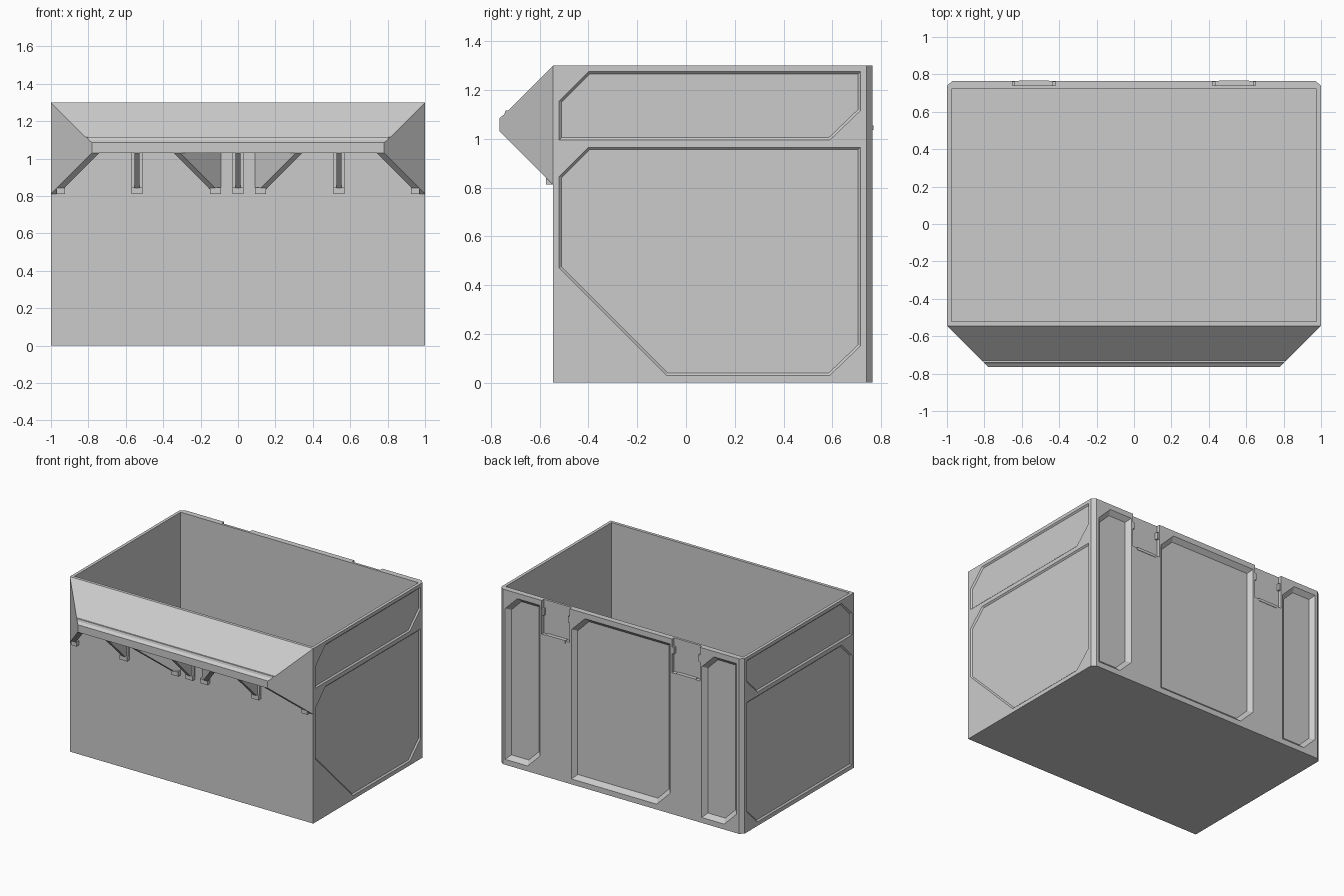
import bpy, bmesh
from mathutils import Vector

if "Cube" in bpy.data.objects:
    bpy.data.objects.remove(bpy.data.objects["Cube"])


def new_obj(name, verts, faces):
    me = bpy.data.meshes.new(name)
    me.from_pydata(verts, [], faces)
    bm = bmesh.new()
    bm.from_mesh(me)
    bmesh.ops.recalc_face_normals(bm, faces=bm.faces)
    bm.to_mesh(me)
    bm.free()
    ob = bpy.data.objects.new(name, me)
    bpy.context.collection.objects.link(ob)
    return ob


def loft(name, a, b):
    """Solid between two matching closed outlines."""
    n = len(a)
    faces = [tuple(range(n)), tuple(range(n, 2 * n))]
    faces += [(i, (i + 1) % n, n + (i + 1) % n, n + i) for i in range(n)]
    return new_obj(name, list(a) + list(b), faces)


def box(name, x0, x1, y0, y1, z0, z1):
    ring = [(x0, y0), (x1, y0), (x1, y1), (x0, y1)]
    return loft(name, [(x, y, z0) for x, y in ring], [(x, y, z1) for x, y in ring])


def inset(pts, d):
    """Mitred inward offset of a convex counter-clockwise outline."""
    out = []
    for i in range(len(pts)):
        p, a, b = (Vector(pts[j % len(pts)]) for j in (i, i - 1, i + 1))
        e, f = (p - a).normalized(), (b - p).normalized()
        n, m = Vector((-e.y, e.x)), Vector((-f.y, f.x))
        out.append(p + (n + m) * d / (1 + n.dot(m)))
    return out


def pocket(pts, depth, place):
    """Cutter with 45 degree walls; place(u, v, outward) gives 3D position."""
    e = 0.005
    return loft("pocket_cutter",
                [place(p.x, p.y, e) for p in inset(pts, -e)],
                [place(p.x, p.y, -depth) for p in inset(pts, depth)])


def cut(target, cutter):
    cutter.hide_render = True
    mod = target.modifiers.new("cut", 'BOOLEAN')
    mod.operation, mod.solver, mod.object = 'DIFFERENCE', 'EXACT', cutter
    bpy.context.view_layer.objects.active = target
    bpy.ops.object.modifier_apply(modifier=mod.name)
    bpy.data.objects.remove(cutter)


# Box body with chamfered rear corners, hollowed from above
YF, YB, H = -0.545, 0.765, 1.3
plan = [(-1, YF), (1, YF), (1, YB - .025), (.97, YB), (-.97, YB), (-1, YB - .025)]
body = loft("bin_body", [(x, y, 0) for x, y in plan], [(x, y, H) for x, y in plan])
cut(body, box("cavity_cutter", -.977, .977, -.522, .722, .03, 1.4))

# Shallow side panels
upper = [(-.52, .995), (.59, .995), (.715, 1.115), (.715, 1.275), (-.4, 1.275), (-.52, 1.155)]
lower_tail = [(.59, .03), (.715, .15), (.715, .965), (-.4, .965), (-.52, .845)]
lower_right = [(-.52, .47), (-.08, .03)] + lower_tail
lower_left = [(-.52, .03)] + lower_tail
for s, lower in ((1, lower_right), (-1, lower_left)):
    for outline in (upper, lower):
        cut(body, pocket(outline, .01, lambda u, v, o: (s * (1 + o), u, v)))

# Deep rear panels; u runs left to right as seen from behind (u = -x)
for u0, u1, c in ((-.95, -.665, .1), (-.405, .405, .11), (.665, .95, .1)):
    outline = [(u0, .04), (u1 - c, .04), (u1, .04 + c), (u1, 1.26), (u0 + c, 1.26), (u0, 1.26 - c)]
    cut(body, pocket(outline, .03, lambda u, v, o: (-u, YB + o, v)))

# Rear hinge notches with their small ledges and side stops
for s in (-1, 1):
    c = s * .535
    cut(body, box("notch_cutter", c - .115, c + .115, .74, .8, 1.05, 1.4))
    box("hinge_ledge", c - .08, c + .08, .735, .768, 1.035, 1.055)
    for t in (-1, 1):
        xs = sorted((c + t * .1, c + t * .116))
        box("hinge_stop", *xs, .735, .762, 1.19, 1.24)


# Front lip: sheet with mitred ends; profile is (distance from front wall, height)
def mitred(name, prof):
    return loft(name, [(-(1 - d), YF - d, z) for d, z in prof],
                [(1 - d, YF - d, z) for d, z in prof])


mitred("front_lip", [(0, 1.3), (.185, 1.115), (.195, 1.115), (.2, 1.1), (.22, 1.085),
                     (.22, 1.03), (.195, 1.03), (.195, 1.055), (0, 1.25)])


# Supports under the lip: upright plates, optionally slanted in plan
def gusset(name, x0, x1, slant, top):
    prof = [(0, .812), (.219, 1.031), (.219, top - .219), (0, top)]
    loft(name, [(x0 + slant * d, YF - d, z) for d, z in prof],
         [(x1 + slant * d, YF - d, z) for d, z in prof])


def foot(x0, x1):
    prof = [(0, .812), (.03, .812), (.03, .845), (0, .845)]
    loft("gusset_foot", [(x0, YF - d, z) for d, z in prof],
         [(x1, YF - d, z) for d, z in prof])


for s in (-1, 1):
    gusset("lip_end_plate", s, s * .96, -s, 1.3)
    foot(s * .97, s * .925)
    gusset("slanted_gusset", s * .09, s * .125, s, 1.27)
    foot(s * .09, s * .15)
for x in (-.54, 0, .54):
    gusset("straight_gusset", x - .014, x + .014, 0, 1.27)
    foot(x - .03, x + .03)
    box("gusset_pad", x - .03, x + .03, YF - .015, YF, .83, 1.26)
